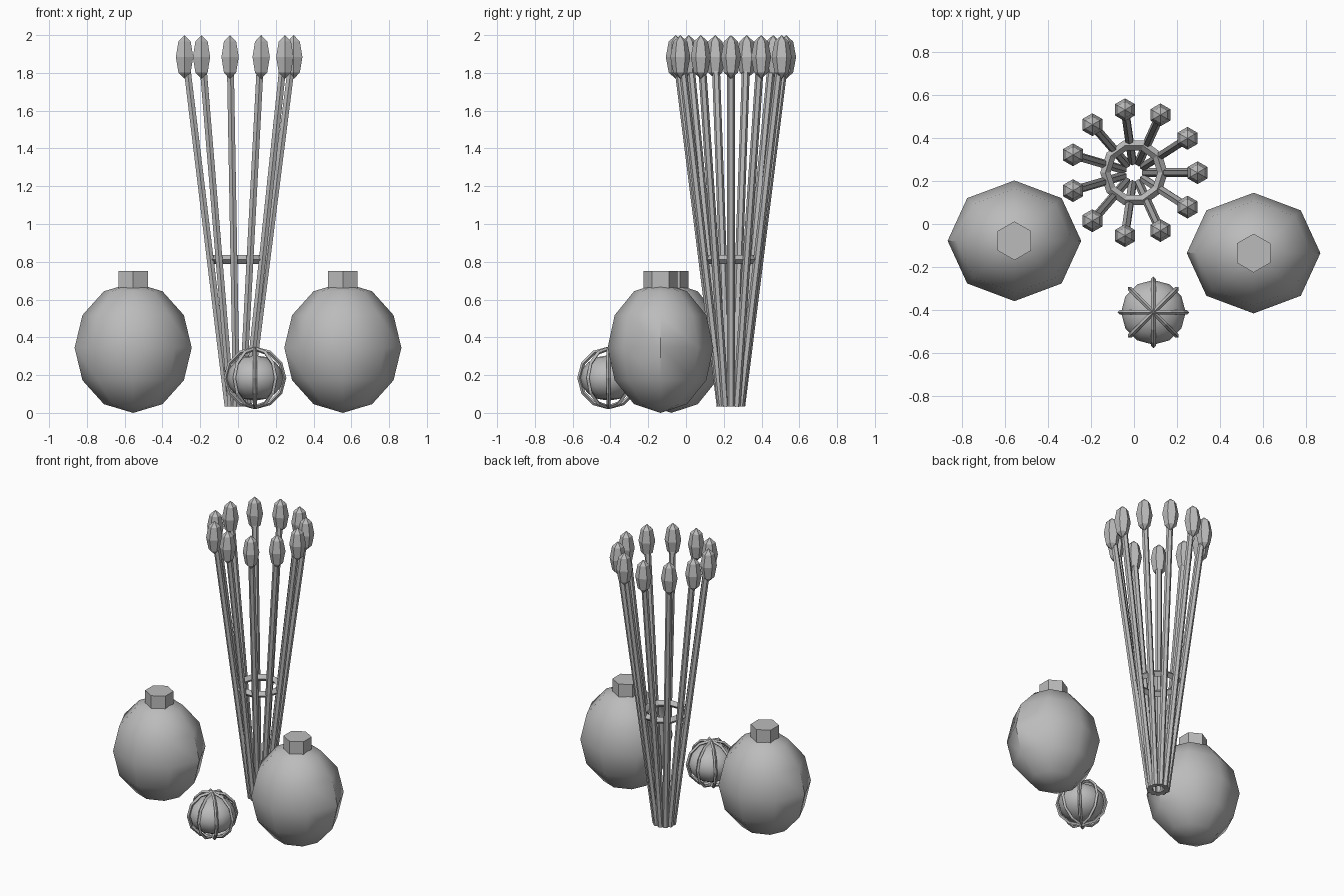
import bpy
import bmesh
from math import cos, sin, pi, radians
from mathutils import Vector, Matrix

cube = bpy.data.objects.get("Cube")
if cube:
    bpy.data.objects.remove(cube, do_unlink=True)

grey = bpy.data.materials.new("plain grey")
grey.use_nodes = True
GREY = (0.5, 0.5, 0.5, 1)
grey.diffuse_color = GREY
grey.node_tree.nodes["Principled BSDF"].inputs["Base Color"].default_value = GREY


def finish(obj, name, smooth=None):
    """Name and colour the part, optionally smoothing below an angle."""
    obj.name = name
    obj.data.name = name
    obj.data.materials.append(grey)
    if smooth:
        bpy.ops.object.select_all(action="DESELECT")
        obj.select_set(True)
        bpy.context.view_layer.objects.active = obj
        bpy.ops.object.shade_smooth_by_angle(angle=radians(smooth))
    return obj


def ellipsoid(name, centre, size, segments, rings, smooth=None):
    mesh = bpy.data.meshes.new(name)
    bm = bmesh.new()
    bmesh.ops.create_uvsphere(bm, u_segments=segments, v_segments=rings, radius=1,
                              matrix=Matrix.LocRotScale(Vector(centre), None, Vector(size)))
    bm.to_mesh(mesh)
    bm.free()
    obj = bpy.data.objects.new(name, mesh)
    bpy.context.collection.objects.link(obj)
    return finish(obj, name, smooth)


def rod(name, start, end, radius, sides):
    start, end = Vector(start), Vector(end)
    axis = end - start
    bpy.ops.mesh.primitive_cylinder_add(
        vertices=sides, radius=radius, depth=axis.length, location=(start + end) / 2,
        rotation=Vector((0, 0, 1)).rotation_difference(axis).to_euler())
    return finish(bpy.context.object, name)


def ring(name, centre, major, minor, sides, rotation=(0, 0, 0)):
    bpy.ops.mesh.primitive_torus_add(
        major_radius=major, minor_radius=minor, major_segments=sides,
        minor_segments=4, location=centre, rotation=rotation)
    return finish(bpy.context.object, name)


# Two rounded jars with hexagonal stoppers
for side, x, y in (("right", -0.555, -0.078), ("left", 0.555, -0.135)):
    ellipsoid(side + "_jar", (x, y, 0.345), (0.31, 0.28, 0.345), 8, 6, 44)
    rod(side + "_stopper", (x, y, 0.6), (x, y, 0.75), 0.09, 6)

# Small ball inside a cage of four crossing hoops
ball = (0.09, -0.41, 0.185)
ellipsoid("small_ball", ball, (0.15, 0.15, 0.12), 12, 8, 44)
for i in range(4):
    ring(f"cage_hoop_{i + 1}", ball, 0.155, 0.011, 12, (pi / 2, 0, i * pi / 4))

# Flaring bundle of stems with pointed buds, held by a collar
STEMS = 11
for i in range(STEMS):
    a = 2 * pi * i / STEMS

    def spot(r, z):
        return (r * cos(a), 0.238 + r * sin(a), z)

    rod(f"stem_{i + 1}", spot(0.055, 0.035), spot(0.283, 1.84), 0.021, 6)
    ellipsoid(f"bud_{i + 1}", spot(0.295, 1.884), (0.053, 0.053, 0.116), 6, 4)
ring("stem_collar", (0, 0.238, 0.812), 0.133, 0.024, 10)
